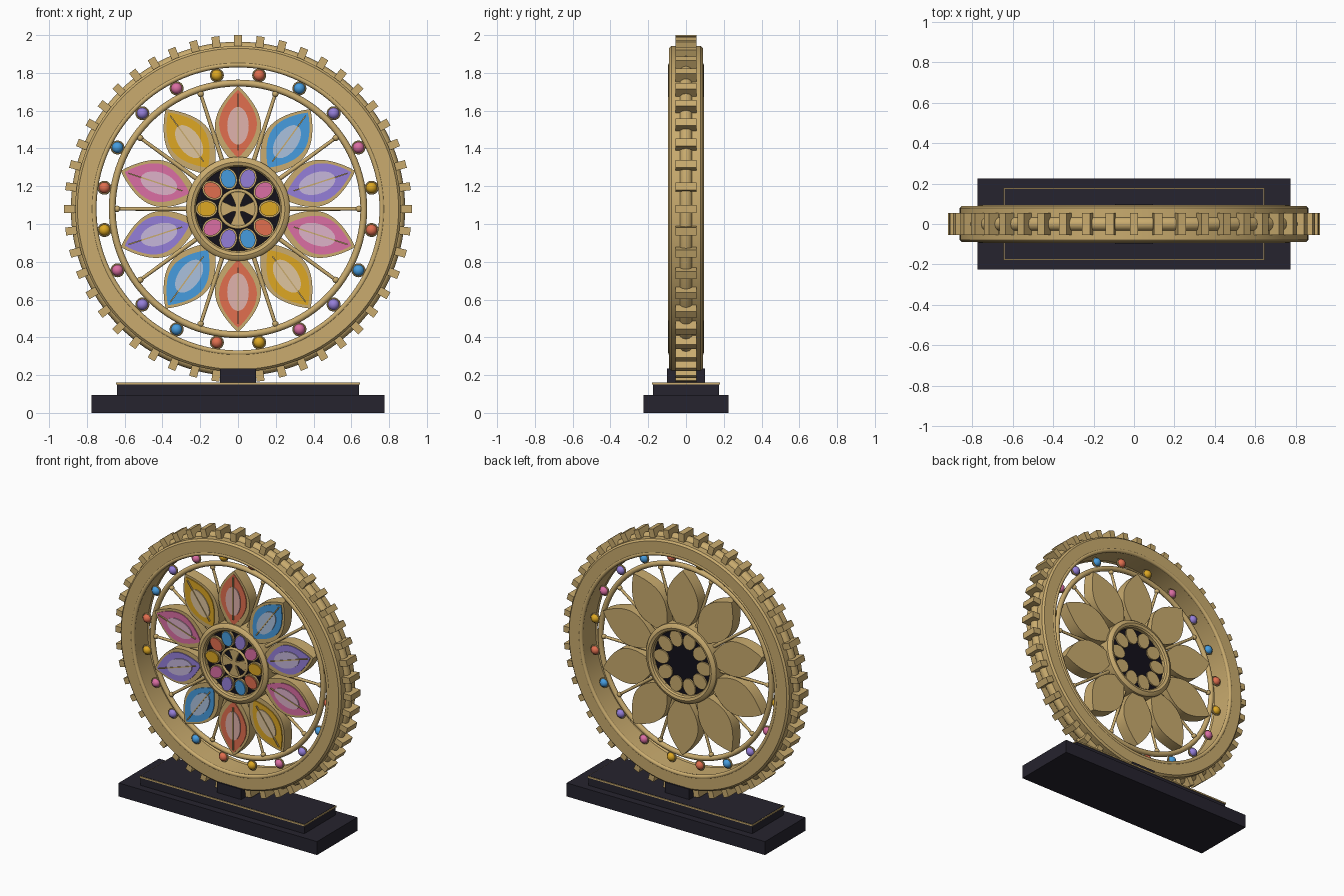
import bpy, bmesh
from math import sin, cos, pi, radians
from mathutils import Matrix, Vector

if "Cube" in bpy.data.objects:
    bpy.data.objects.remove(bpy.data.objects["Cube"])

CENTRE = Matrix.Translation((0, 0, 1.08))


def material(name, rgb):
    m = bpy.data.materials.new(name)
    m.diffuse_color = [(c / 255) ** 2.2 for c in rgb] + [1]
    m.use_nodes = True
    m.node_tree.nodes["Principled BSDF"].inputs["Base Color"].default_value = m.diffuse_color
    return m


GOLD = material("gold", (200, 170, 110))
DARK = material("dark_stone", (42, 40, 50))
DISC = material("dark_disc", (26, 24, 32))
RGB = [(224, 110, 80), (72, 155, 222), (148, 126, 216), (218, 110, 162), (220, 166, 40)]
PALE = (222, 212, 220)
GLASS = [material(f"glass_{i}", c) for i, c in enumerate(RGB)]
TINT = [material(f"pale_glass_{i}", [a * .35 + b * .65 for a, b in zip(c, PALE)])
        for i, c in enumerate(RGB)]


def finish(bm, name, mat, matrix=CENTRE):
    # smooth faces, sharp edges above 35 degrees
    bmesh.ops.recalc_face_normals(bm, faces=bm.faces)
    for f in bm.faces:
        f.smooth = True
    for e in bm.edges:
        e.smooth = len(e.link_faces) == 2 and e.calc_face_angle(0) < radians(35)
    me = bpy.data.meshes.new(name)
    bm.to_mesh(me)
    bm.free()
    me.materials.append(mat)
    ob = bpy.data.objects.new(name, me)
    ob.matrix_world = matrix
    bpy.context.collection.objects.link(ob)
    return ob


def turn(deg):
    # clockwise from the top, seen from the front
    return CENTRE @ Matrix.Rotation(radians(deg), 4, 'Y')


def lathe(name, profile, mat, steps=96, matrix=CENTRE):
    # closed (radius, y) profile swept round the wheel axis
    bm = bmesh.new()
    rings = [[bm.verts.new((r * sin(2 * pi * i / steps), y, r * cos(2 * pi * i / steps)))
              for r, y in profile] for i in range(steps)]
    n = len(profile)
    for i in range(steps):
        a, b = rings[i], rings[(i + 1) % steps]
        for j in range(n):
            k = (j + 1) % n
            bm.faces.new((a[j], a[k], b[k], b[j]))
    return finish(bm, name, mat, matrix)


def torus(name, major, minor, y, mat, steps=96, sides=12, matrix=CENTRE):
    prof = [(major + minor * cos(2 * pi * i / sides), y + minor * sin(2 * pi * i / sides))
            for i in range(sides)]
    return lathe(name, prof, mat, steps, matrix)


def plate(name, outline, y0, y1, mat, matrix=CENTRE):
    # flat (x, z) outline with thickness in y
    bm = bmesh.new()
    f = bm.faces.new([bm.verts.new((x, y0, z)) for x, z in outline])
    new = bmesh.ops.extrude_face_region(bm, geom=[f])["geom"]
    bmesh.ops.translate(bm, vec=(0, y1 - y0, 0),
                        verts=[v for v in new if isinstance(v, bmesh.types.BMVert)])
    if not f.is_valid or len([g for g in bm.faces if len(g.verts) == len(outline)]) < 2:
        bm.faces.new([v for v in bm.verts if abs(v.co.y - y0) < 1e-6])
    return finish(bm, name, mat, matrix)


def box(name, x, y, z0, z1, mat, matrix=None):
    bm = bmesh.new()
    m = Matrix.Translation((0, 0, (z0 + z1) / 2)) @ Matrix.Diagonal((2 * x, 2 * y, z1 - z0, 1))
    bmesh.ops.create_cube(bm, size=1, matrix=m)
    return finish(bm, name, mat, matrix or Matrix())


def ellipse(cz, rx, rz, n=32):
    return [(rx * sin(2 * pi * i / n), cz + rz * cos(2 * pi * i / n)) for i in range(n)]


def leaf(z0, z1, w, n=20):
    side = [(w * sin(pi * i / n) ** .9, z0 + (z1 - z0) * i / n) for i in range(1, n)]
    return [(0, z0)] + side + [(0, z1)] + [(-x, z) for x, z in reversed(side)]


# Base
box("base_plinth", .775, .225, 0, .095, DARK)
box("base_step", .64, .174, .095, .162, DARK)
box("base_trim", .645, .179, .15, .16, GOLD)
box("cradle_block", .095, .1, .16, .235, DARK)

# Outer rim with beads and cogs
lathe("wheel_rim", [(.755, -.08), (.765, -.09), (.85, -.09), (.862, -.078),
                    (.862, .078), (.85, .09), (.765, .09), (.755, .08)], GOLD, 128)
torus("rim_core", .85, .035, 0, GOLD, 128)
for s in (-1, 1):
    torus("rim_inner_bead", .763, .014, s * .08, GOLD, 128)
for i in range(48):
    box("cog", .021, .055, .855, .92, GOLD, turn(i * 7.5))
torus("inner_ring", .666, .018, 0, GOLD)

# Gems between rim and inner ring
for i in range(20):
    m = turn(9 + 18 * i) @ Matrix.Translation((0, 0, .716))
    bm = bmesh.new()
    bmesh.ops.create_uvsphere(bm, u_segments=20, v_segments=12, radius=.03)
    finish(bm, "rim_gem", GLASS[i % 5], m)
    torus("gem_bezel", .031, .006, 0, GOLD, 24, 8, m)

# Petals and spokes
for i in range(10):
    m = turn(36 * i)
    plate("petal_frame", leaf(.22, .652, .122), -.045, .04, GOLD, m)
    plate("petal_glass", leaf(.27, .63, .1), -.051, -.03, GLASS[i % 5], m)
    plate("petal_pale_centre", ellipse(.44, .057, .1), -.057, -.03, TINT[i % 5], m)
    box("petal_midrib", .0035, .005, .31, .61, GOLD, m @ Matrix.Translation((0, -.056, 0)))

    m = turn(36 * i + 18)
    bm = bmesh.new()
    bmesh.ops.create_cone(bm, cap_ends=True, segments=12, radius1=.012, radius2=.009,
                          depth=.41, matrix=Matrix.Translation((0, 0, .455)))
    bmesh.ops.create_uvsphere(bm, u_segments=16, v_segments=10, radius=.017,
                              matrix=Matrix.Translation((0, 0, .64)))
    finish(bm, "spoke", GOLD, m)

# Hub with ring of oval stones
lathe("hub_ring", [(.222, -.055), (.23, -.066), (.248, -.072), (.266, -.066), (.275, -.055),
                   (.275, .055), (.266, .066), (.248, .072), (.23, .066), (.222, .055)], GOLD)
plate("hub_disc", ellipse(0, .23, .23, 64), -.03, .03, DISC)
for i in range(10):
    m = turn(36 * i + 18)
    plate("oval_frame", ellipse(.167, .047, .058), -.045, .04, GOLD, m)
    plate("oval_stone", ellipse(.167, .039, .05), -.053, -.03, GLASS[(i + 2) % 5], m)

# Flared cross in the middle
torus("centre_ring", .098, .009, -.04, GOLD, 48)
for i in range(4):
    plate("cross_arm", [(-.012, 0), (.012, 0), (.015, .03), (.042, .088), (0, .097),
                        (-.042, .088), (-.015, .03)], -.045, -.025, GOLD, turn(90 * i))
